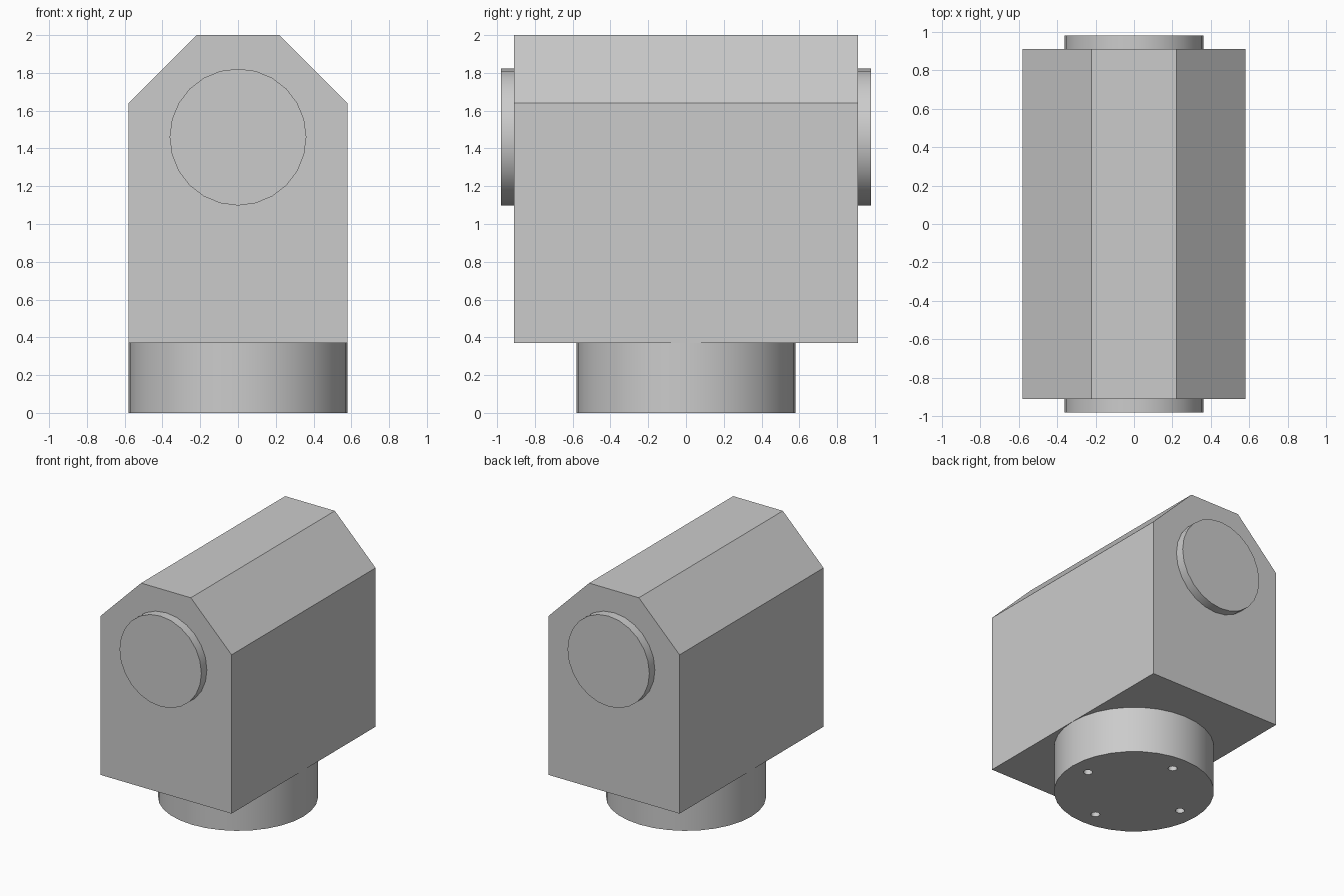
import bpy
import bmesh
import math
from mathutils import Matrix, Vector

default = bpy.data.objects.get("Cube")
if default:
    bpy.data.objects.remove(default, do_unlink=True)

# Single grey finish
grey = bpy.data.materials.new("light_grey")
grey.use_nodes = True
colour = (0.6, 0.6, 0.6, 1)
grey.diffuse_color = colour
grey.node_tree.nodes["Principled BSDF"].inputs["Base Color"].default_value = colour


def add_object(name, bm):
    bmesh.ops.recalc_face_normals(bm, faces=bm.faces)
    mesh = bpy.data.meshes.new(name)
    bm.to_mesh(mesh)
    bm.free()
    mesh.materials.append(grey)
    obj = bpy.data.objects.new(name, mesh)
    bpy.context.collection.objects.link(obj)
    return obj


def select(obj):
    bpy.ops.object.select_all(action="DESELECT")
    obj.select_set(True)
    bpy.context.view_layer.objects.active = obj


def smooth(obj):
    select(obj)
    bpy.ops.object.shade_smooth_by_angle(angle=math.radians(30))


def add_cylinder(bm, radius, depth, sides, centre, tilt=0):
    matrix = Matrix.Translation(centre) @ Matrix.Rotation(tilt, 4, "X")
    bmesh.ops.create_cone(bm, cap_ends=True, segments=sides, radius1=radius,
                          radius2=radius, depth=depth, matrix=matrix)


# Housing: chamfered profile extruded from front to back
HALF_LENGTH = 0.91
right_side = [(0.58, 0.37), (0.58, 1.64), (0.22, 2.0)]
profile = right_side + [(-x, z) for x, z in reversed(right_side)]
bm = bmesh.new()
face = bm.faces.new([bm.verts.new((x, -HALF_LENGTH, z)) for x, z in profile])
swept = bmesh.ops.extrude_face_region(bm, geom=[face])["geom"]
bmesh.ops.translate(bm, vec=(0, 2 * HALF_LENGTH, 0),
                    verts=[v for v in swept if isinstance(v, bmesh.types.BMVert)])
add_object("housing", bm)

# Round end caps, front and back
for name, side in (("front_cap", -1), ("back_cap", 1)):
    bm = bmesh.new()
    add_cylinder(bm, 0.362, 0.07, 24, Vector((0, side * 0.945, 1.46)), math.pi / 2)
    smooth(add_object(name, bm))

# Round base
bm = bmesh.new()
add_cylinder(bm, 0.58, 0.37, 32, Vector((0, 0, 0.185)))
base = add_object("base", bm)

# Four blind mounting holes under the base
bm = bmesh.new()
for i in range(4):
    angle = i * math.pi / 2
    spot = Vector((math.cos(angle), math.sin(angle), 0)) * 0.435
    add_cylinder(bm, 0.033, 0.4, 16, spot)
cutter = add_object("hole_cutter", bm)
cutter.hide_render = True

cut = base.modifiers.new("holes", "BOOLEAN")
cut.operation = "DIFFERENCE"
cut.solver = "EXACT"
cut.object = cutter
select(base)
bpy.ops.object.modifier_apply(modifier=cut.name)
bpy.data.objects.remove(cutter, do_unlink=True)
smooth(base)
